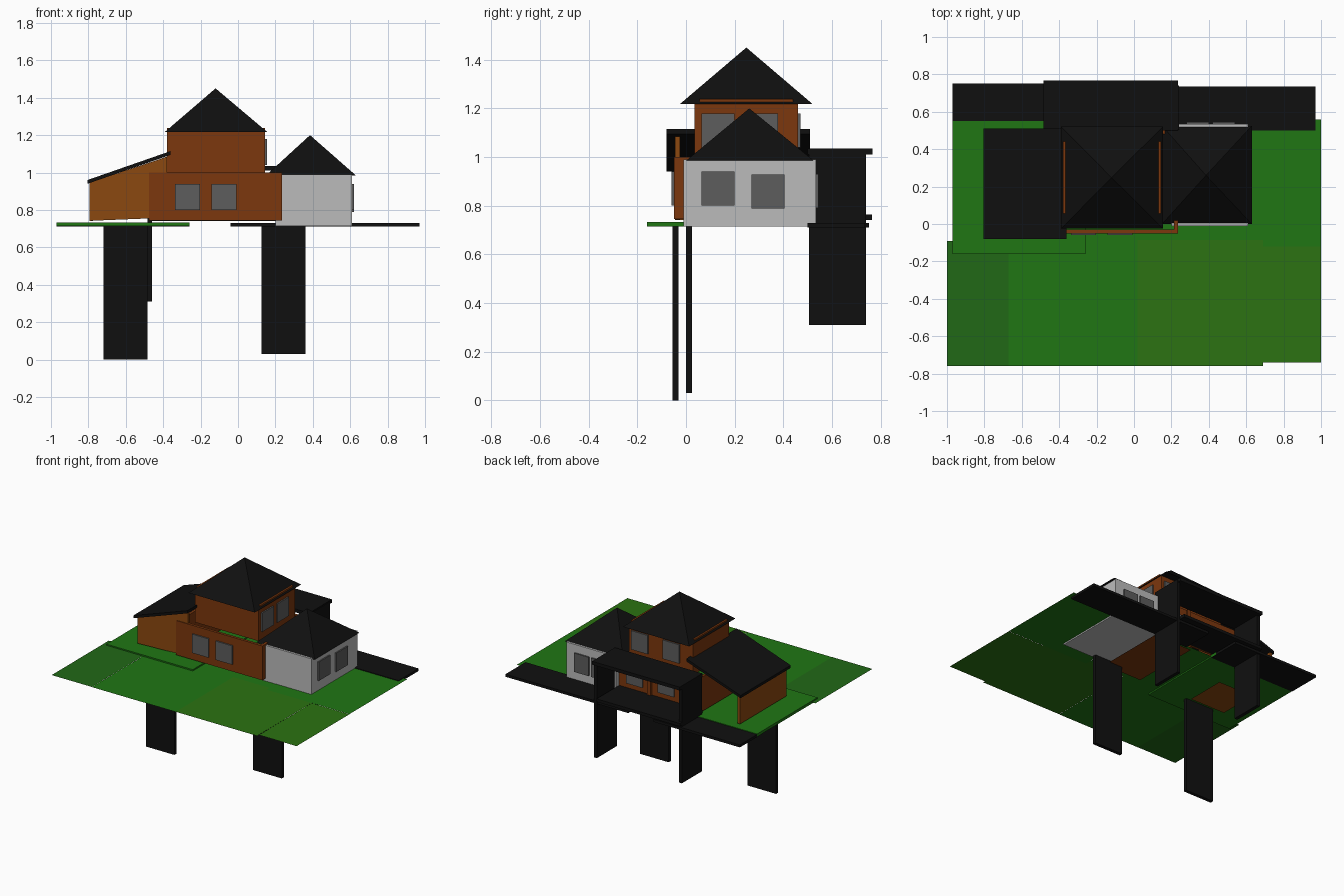
import bpy, bmesh

if "Cube" in bpy.data.objects:
    bpy.data.objects.remove(bpy.data.objects["Cube"])


def mat(name, r, g, b):
    m = bpy.data.materials.new(name)
    m.diffuse_color = (r, g, b, 1)
    m.use_nodes = True
    m.node_tree.nodes["Principled BSDF"].inputs["Base Color"].default_value = m.diffuse_color
    return m


BLACK = mat("black", .005, .005, .005)
RUST = mat("rust", .20, .038, .004)
ORANGE = mat("orange", .26, .065, .005)
GLASS = mat("glass", .11, .11, .11)
WHITE = mat("white", .5, .5, .5)
GREENS = [mat("green_a", .015, .14, .008), mat("green_b", .014, .18, .007),
          mat("green_c", .025, .17, .006)]


def mesh(name, verts, faces, m):
    me = bpy.data.meshes.new(name)
    me.from_pydata(verts, [], faces)
    bm = bmesh.new()
    bm.from_mesh(me)
    bmesh.ops.recalc_face_normals(bm, faces=bm.faces)
    bm.to_mesh(me)
    bm.free()
    me.materials.append(m)
    o = bpy.data.objects.new(name, me)
    bpy.context.collection.objects.link(o)
    return o


def extrude_y(name, profile, y0, y1, m):
    """Extrude an x-z profile from y0 to y1."""
    n = len(profile)
    v = [(x, y, z) for y in (y0, y1) for x, z in profile]
    f = [tuple(range(n)), tuple(range(n, 2 * n))]
    f += [(i, (i + 1) % n, n + (i + 1) % n, n + i) for i in range(n)]
    return mesh(name, v, f, m)


def box(name, x0, x1, y0, y1, z0, z1, m):
    return extrude_y(name, [(x0, z0), (x1, z0), (x1, z1), (x0, z1)], y0, y1, m)


def plane(name, x0, x1, y0, y1, z, m):
    return mesh(name, [(x0, y0, z), (x1, y0, z), (x1, y1, z), (x0, y1, z)], [(0, 1, 2, 3)], m)


def walls(name, x0, x1, y0, y1, z0, z1, m, t=.02, side_top=0):
    box(name + "_front_wall", x0, x1, y0, y0 + t, z0, z1, m)
    box(name + "_back_wall", x0, x1, y1 - t, y1, z0, z1, m)
    box(name + "_left_wall", x0, x0 + t, y0 + t, y1 - t, z0, z1 + side_top, m)
    box(name + "_right_wall", x1 - t, x1, y0 + t, y1 - t, z0, z1 + side_top, m)


def pyramid(name, x0, x1, y0, y1, z, apex, m):
    v = [(x0, y0, z), (x1, y0, z), (x1, y1, z), (x0, y1, z), apex]
    mesh(name, v, [(0, 1, 2, 3)] + [(i, (i + 1) % 4, 4) for i in range(4)], m)


def window(name, axis, wall, c, z, w=.135, h=.14):
    """Pane sitting slightly proud of a wall."""
    a, b = c - w / 2, c + w / 2
    d0, d1 = wall - .008, wall + .008
    if axis == 'x':
        box(name, d0, d1, a, b, z - h / 2, z + h / 2, GLASS)
    else:
        box(name, a, b, d0, d1, z - h / 2, z + h / 2, GLASS)


# lawn panels
for i, (x0, x1, y0, y1, g) in enumerate([
        (-1, -.67, -.76, -.09, 0), (-.67, .02, -.76, -.085, 1), (.02, .69, -.76, -.085, 2),
        (.69, 1, -.74, -.12, 2), (.32, 1, -.12, .56, 1), (-.26, .32, -.085, .5, 1)]):
    plane(f"lawn_panel_{i}", x0, x1, y0, y1, .725 - .001 * (i % 2), GREENS[g])
box("lawn_slab", -.97, -.26, -.16, .55, .714, .734, GREENS[1])

# back decks
box("left_deck", -.97, -.26, .5, .752, .711, .73, BLACK)
box("right_deck", -.04, .97, .5, .735, .711, .73, BLACK)

# front support panels
box("front_left_support", -.72, -.485, -.055, -.03, 0, .715, BLACK)
box("front_right_support", .125, .36, 0, .025, .03, .715, BLACK)

# back porch
for side, x in (("left", -.485), ("right", .215)):
    box(f"porch_{side}_wall", x, x + .025, .505, .74, .31, 1.03, BLACK)
box("porch_floor", -.485, .2, .5, .765, .742, .764, BLACK)
box("porch_roof", -.485, .235, .5, .767, 1.01, 1.035, BLACK)

# main house, lower storey
walls("lower_storey", -.475, .235, -.05, .5, .745, 1.0, RUST)
box("back_post", -.07, -.04, .5, .515, .745, 1.0, RUST)
plane("main_floor", -.08, .235, -.03, .5, .705, RUST)

# main house, upper storey
walls("upper_storey", -.38, .145, .035, .46, .98, 1.22, RUST, side_top=.018)
pyramid("upper_roof", -.39, .155, -.025, .52, 1.218, (-.12, .248, 1.45), BLACK)

# left wing with sloping roof, open at the back
extrude_y("wing_front_wall", [(-.795, .742), (-.475, .755), (-.38, .755), (-.38, 1.085), (-.795, .945)],
          -.045, -.025, ORANGE)
box("wing_left_wall", -.795, -.775, -.025, .5, .742, .945, ORANGE)
plane("wing_floor", -.79, -.5, 0, .3, .70, ORANGE)
extrude_y("wing_roof", [(-.805, .94), (-.36, 1.095), (-.36, 1.115), (-.805, .96)], -.08, .51, BLACK)

# white side annex
walls("annex", .2, .61, -.01, .535, .715, .99, WHITE)
plane("annex_floor", .2, .61, -.01, .535, .715, WHITE)
pyramid("annex_roof", .15, .63, 0, .525, .985, (.385, .26, 1.2), BLACK)

# windows
for i, (y, x) in enumerate([(.132, .072), (.337, .337)]):
    window(f"annex_side_window_{i}", 'x', .612, y, .87 - .012 * i)
for i, x in enumerate((-.27, -.075)):
    window(f"front_window_{i}", 'y', -.052, x, .87)
for i, x in enumerate((.34, .48)):
    window(f"annex_back_window_{i}", 'y', .537, x, .86, .12)
for i, x in enumerate((.07, -.19)):
    window(f"porch_window_{i}", 'y', .502, x, .87)
    window(f"upper_back_window_{i}", 'y', .463, x - .015, 1.11)
for i, y in enumerate((.132, .31)):
    window(f"upper_side_window_{i}", 'x', .147, y, 1.11)
